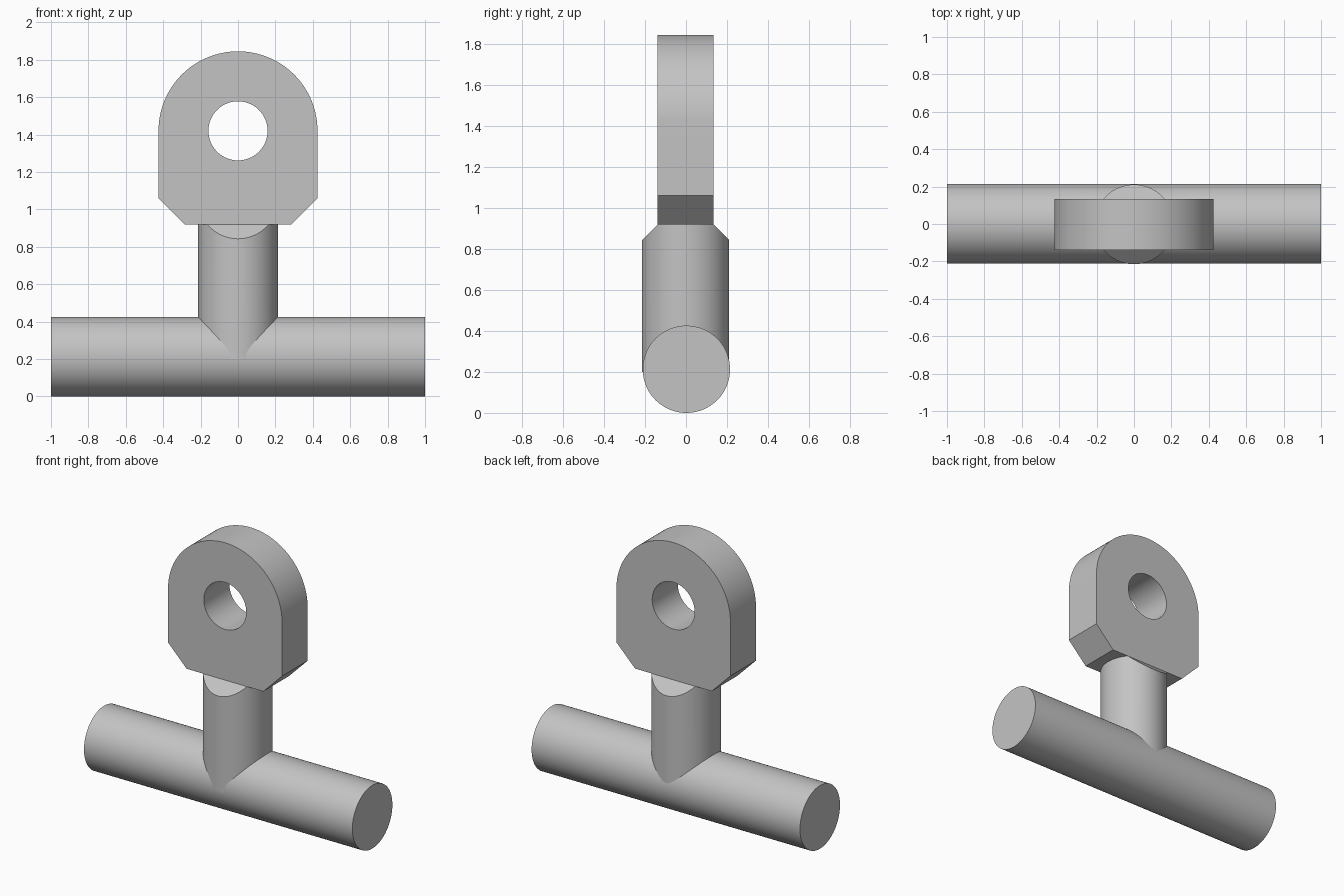
import bpy, bmesh, math
from mathutils import Matrix, Vector

cube = bpy.data.objects.get("Cube")
if cube:
    bpy.data.objects.remove(cube, do_unlink=True)

GREY = (0.55, 0.55, 0.55, 1)
metal = bpy.data.materials.new("grey metal")
metal.use_nodes = True
metal.diffuse_color = GREY
metal.node_tree.nodes["Principled BSDF"].inputs["Base Color"].default_value = GREY

R = 0.213          # radius of bar and post
HALF = 0.136       # half thickness of the eye plate
SEAT = 0.92        # height where the plate meets the post
EYE_Z = 1.42       # height of the eye centre
EYE_R = 0.425      # outer radius of the eye
HOLE_R = 0.158


def finish(name, bm):
    bmesh.ops.recalc_face_normals(bm, faces=bm.faces)
    mesh = bpy.data.meshes.new(name)
    bm.to_mesh(mesh)
    bm.free()
    mesh.materials.append(metal)
    obj = bpy.data.objects.new(name, mesh)
    bpy.context.collection.objects.link(obj)
    bpy.ops.object.select_all(action='DESELECT')
    obj.select_set(True)
    bpy.context.view_layer.objects.active = obj
    bpy.ops.object.shade_smooth_by_angle(angle=math.radians(25))
    return obj


def cylinder(bm, radius, length, matrix):
    bmesh.ops.create_cone(bm, cap_ends=True, segments=96, radius1=radius,
                          radius2=radius, depth=length, matrix=matrix)


# Horizontal bar
bm = bmesh.new()
cylinder(bm, R, 2, Matrix.Translation((0, 0.002, R)) @ Matrix.Rotation(math.pi / 2, 4, 'Y'))
finish("cross_bar", bm)

# Upright post, bevelled at the front and back of its top
bm = bmesh.new()
cylinder(bm, R, SEAT - 0.2, Matrix.Translation((0, -0.002, (SEAT + 0.2) / 2)))
for side in (-1, 1):
    cut = bmesh.ops.bisect_plane(
        bm, geom=bm.verts[:] + bm.edges[:] + bm.faces[:],
        plane_co=Vector((0, side * HALF - 0.002, SEAT)),
        plane_no=Vector((0, side, 1)), clear_outer=True)
    rim = [e for e in cut["geom_cut"] if isinstance(e, bmesh.types.BMEdge)]
    bmesh.ops.contextual_create(bm, geom=rim)
finish("post", bm)

# Eye plate: round top, straight sides, clipped lower corners, bored hole
bm = bmesh.new()
STEPS = 96
arc = [(EYE_R * math.cos(math.pi * i / STEPS), EYE_Z + EYE_R * math.sin(math.pi * i / STEPS))
       for i in range(STEPS + 1)]
outline = arc + [(-EYE_R, 1.06), (-0.286, SEAT), (0.286, SEAT), (EYE_R, 1.06)]
hole = [(HOLE_R * math.cos(math.tau * i / STEPS), EYE_Z + HOLE_R * math.sin(math.tau * i / STEPS))
        for i in range(STEPS)]
edges = []
for loop in (outline, hole):
    verts = [bm.verts.new((x, -HALF - 0.002, z)) for x, z in loop]
    edges += [bm.edges.new((a, b)) for a, b in zip(verts, verts[1:] + verts[:1])]
bmesh.ops.triangle_fill(bm, edges=edges, use_beauty=True, use_dissolve=False)
grown = bmesh.ops.extrude_face_region(bm, geom=bm.faces[:], use_keep_orig=True)
bmesh.ops.translate(bm, vec=(0, 2 * HALF, 0),
                    verts=[v for v in grown["geom"] if isinstance(v, bmesh.types.BMVert)])
finish("eye_plate", bm)
